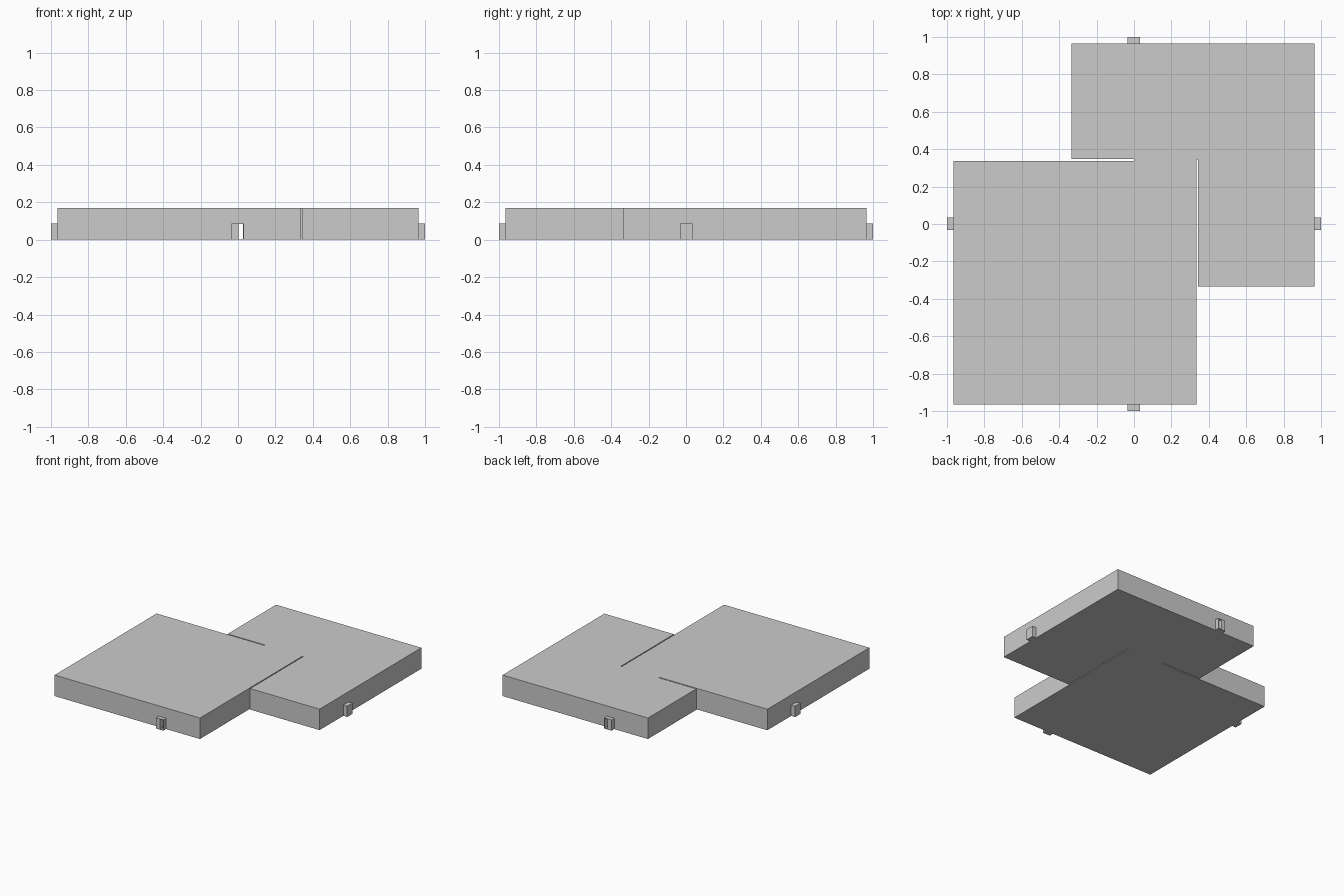
import bpy, bmesh

if "Cube" in bpy.data.objects:
    bpy.data.objects.remove(bpy.data.objects["Cube"])

H = 0.17      # slab height
E = 0.965     # slab outer edge
TH = 0.087    # clip height


def finish(bm, name):
    bmesh.ops.recalc_face_normals(bm, faces=bm.faces[:])
    me = bpy.data.meshes.new(name)
    bm.to_mesh(me)
    bm.free()
    ob = bpy.data.objects.new(name, me)
    bpy.context.collection.objects.link(ob)
    return ob


def add_box(bm, x0, x1, y0, y1, z0, z1):
    vs = bmesh.ops.create_cube(bm, size=1)['verts']
    for v in vs:
        v.co = ((x0 + x1) / 2 + v.co.x * (x1 - x0),
                (y0 + y1) / 2 + v.co.y * (y1 - y0),
                (z0 + z1) / 2 + v.co.z * (z1 - z0))


# Two overlapping square tiles joined in the middle, as one hollow shell with slits
outline = [(-E, -E), (.335, -E), (.335, .346), (.343, .346), (.343, -.335),
           (E, -.335), (E, E), (-.335, E), (-.335, .347), (0, .347),
           (0, .338), (-E, .338)]
bm = bmesh.new()
base = bm.faces.new([bm.verts.new((x, y, 0)) for x, y in outline])
ext = bmesh.ops.extrude_face_region(bm, geom=[base], use_keep_orig=True)['geom']
for v in ext:
    if isinstance(v, bmesh.types.BMVert):
        v.co.z = H
bmesh.ops.recalc_face_normals(bm, faces=bm.faces[:])
bm.normal_update()


def end_walls():
    return [f for f in bm.faces if abs(f.normal.y) > .9
            and abs(f.calc_center_median().y) > .9]


# Socket openings in the front and back walls
for co, no in (((.002, 0, 0), (1, 0, 0)), ((.028, 0, 0), (1, 0, 0)),
               ((0, 0, .004), (0, 0, 1)), ((0, 0, TH - .003), (0, 0, 1))):
    faces = end_walls()
    edges = list({e for f in faces for e in f.edges})
    verts = list({v for f in faces for v in f.verts})
    bmesh.ops.bisect_plane(bm, geom=verts + edges + faces,
                           plane_co=co, plane_no=no, dist=1e-5)
holes = []
for f in end_walls():
    c = f.calc_center_bounds()
    if .002 < c.x < .028 and .004 < c.z < TH - .003:
        holes.append(f)
bmesh.ops.delete(bm, geom=holes, context='FACES_ONLY')
finish(bm, "double_tile")

# Front and back clips: solid peg beside a thin open socket
for name, y0, y1 in (("front_clip", -1, -E), ("back_clip", E, 1)):
    bm = bmesh.new()
    add_box(bm, -.034, .002, y0, y1, 0, TH)
    add_box(bm, .028, .032, y0, y1, 0, TH)
    add_box(bm, .002, .028, y0, y1, 0, .004)
    add_box(bm, .002, .028, y0, y1, TH - .003, TH)
    finish(bm, name)

# Side clips
for name, x0, x1 in (("left_clip", -1, -E), ("right_clip", E, 1)):
    bm = bmesh.new()
    add_box(bm, x0, x1, -.032, .034, 0, TH)
    finish(bm, name)
